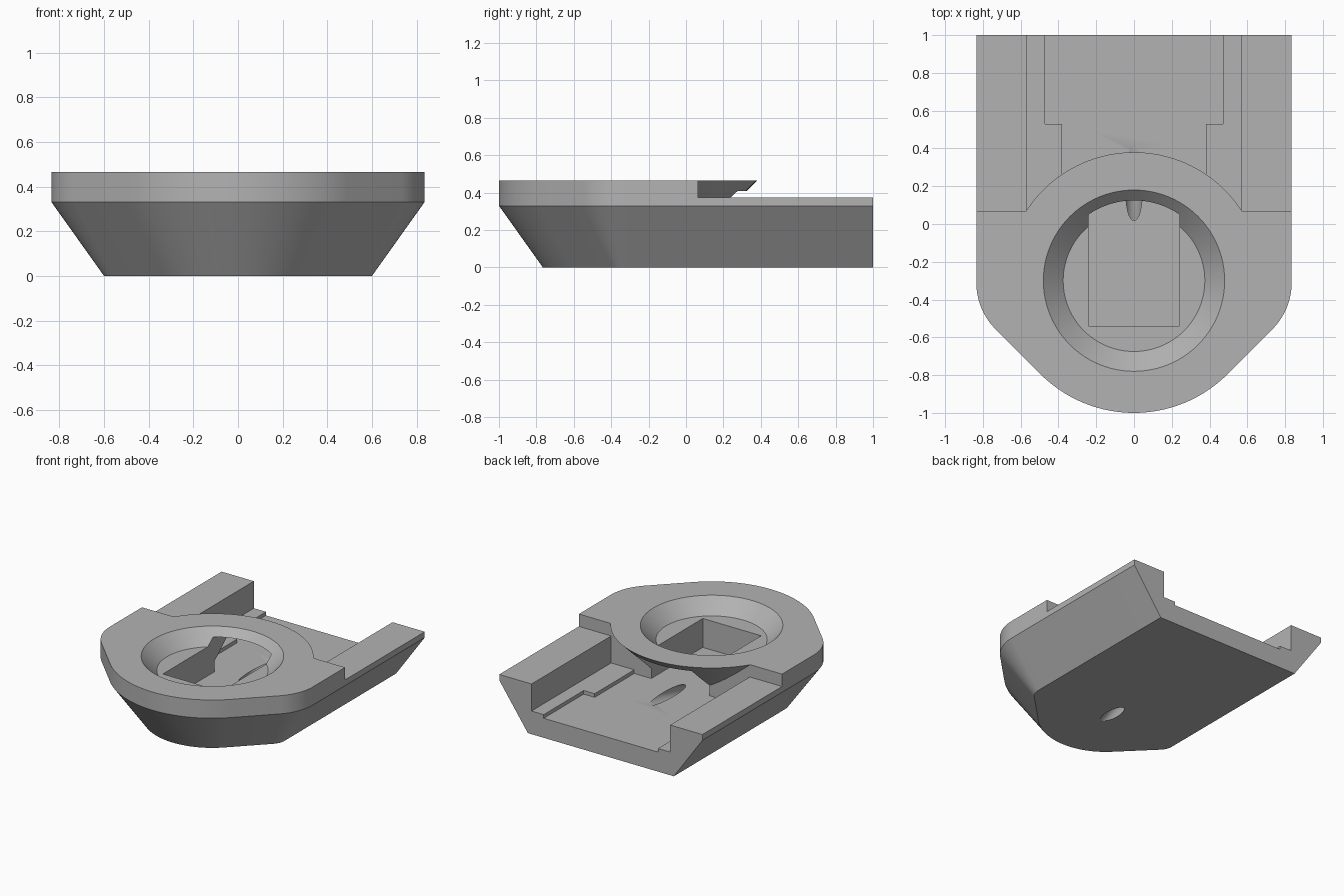
import bpy, bmesh
from math import sin, cos, pi, radians, atan2

old = bpy.data.objects.get("Cube")
if old:
    bpy.data.objects.remove(old, do_unlink=True)

HUB_Y = -0.3      # centre of the round seat
TOP = 0.465       # upper surface
FLOOR = 0.145     # channel floor


def loft(name, rings):
    """Closed solid skinned through rings of equal length."""
    bm = bmesh.new()
    loops = [[bm.verts.new(p) for p in ring] for ring in rings]
    for a, b in zip(loops, loops[1:]):
        for i in range(len(a)):
            j = (i + 1) % len(a)
            bm.faces.new((a[i], a[j], b[j], b[i]))
    bm.faces.new(loops[0])
    bm.faces.new(loops[-1])
    bmesh.ops.recalc_face_normals(bm, faces=bm.faces)
    mesh = bpy.data.meshes.new(name)
    bm.to_mesh(mesh)
    bm.free()
    obj = bpy.data.objects.new(name, mesh)
    bpy.context.collection.objects.link(obj)
    return obj


def box(name, half_x, y0, y1, z0, z1):
    corners = [(-half_x, y0), (half_x, y0), (half_x, y1), (-half_x, y1)]
    return loft(name, [[(x, y, z) for x, y in corners] for z in (z0, z1)])


def cone(name, r0, z0, r1, z1, n=96):
    return loft(name, [[(r * cos(2 * pi * i / n), HUB_Y + r * sin(2 * pi * i / n), z)
                        for i in range(n)] for r, z in ((r0, z0), (r1, z1))])


def combine(target, tool, operation="DIFFERENCE"):
    mod = target.modifiers.new(tool.name, "BOOLEAN")
    mod.operation = operation
    mod.solver = "EXACT"
    mod.object = tool
    bpy.context.view_layer.objects.active = target
    bpy.ops.object.modifier_apply(modifier=mod.name)
    bpy.data.objects.remove(tool, do_unlink=True)


def arc(cx, cy, r, a0, a1, n):
    return [(cx + r * cos(radians(a0 + (a1 - a0) * i / n)),
             cy + r * sin(radians(a0 + (a1 - a0) * i / n))) for i in range(n + 1)]


def outline(inset, z):
    """Plan of the body: rounded nose, rounded shoulders, square back."""
    right = [(0.835 - inset, 1.0)]
    right += arc(0.485, -0.31, 0.35 - inset, 0, -45, 10)
    right += arc(0, HUB_Y, 0.7 - inset, -45, -90, 20)
    left = [(-x, y) for x, y in reversed(right[:-1])]
    return [(x, y, z) for x, y in right + left]


# Body with an undercut lower half
body = loft("mount_body", [outline(0.235, 0), outline(0, 0.33), outline(0, TOP)])

# Rear channel with lowered rails, cut around the flared seat
channel = box("channel_cutter", 1.2, 0.065, 1.2, 0.373, 0.8)
for part in (box("rail_gap", 0.57, 0.065, 1.2, 0.172, 0.7),
             box("narrow_floor", 0.38, 0.065, 0.8, FLOOR, 0.6),
             box("wide_floor", 0.47, 0.53, 1.2, FLOOR, 0.6)):
    combine(channel, part, "UNION")
combine(channel, cone("flared_seat", 0.315, 0.1, 1.115, 0.9))
combine(body, channel)

# Conical recess in the seat and the tunnel beneath it
combine(body, cone("recess_cutter", 0.375, 0.36, 0.515, 0.5))
combine(body, box("tunnel_cutter", 0.24, -0.54, 0.5, FLOOR, 0.41))

# Slanting cable hole from the channel floor to the underside
path = [(-0.42, -0.09), (-0.24, 0.0), (-0.08, 0.065), (0.06, 0.11),
        (0.2, 0.145), (0.34, 0.175), (0.5, 0.21)]
rings = []
for k, (y, z) in enumerate(path):
    (ya, za), (yb, zb) = path[max(k - 1, 0)], path[min(k + 1, len(path) - 1)]
    tilt = atan2(zb - za, yb - ya)
    rings.append([(0.046 * cos(2 * pi * i / 32),
                   y - 0.046 * sin(2 * pi * i / 32) * sin(tilt),
                   z + 0.046 * sin(2 * pi * i / 32) * cos(tilt)) for i in range(32)])
combine(body, loft("cable_hole_cutter", rings))

# Single grey finish
grey = bpy.data.materials.new("plain_grey")
grey.use_nodes = True
colour = (0.45, 0.45, 0.45, 1)
grey.diffuse_color = colour
grey.node_tree.nodes["Principled BSDF"].inputs["Base Color"].default_value = colour
body.data.materials.clear()
body.data.materials.append(grey)

bpy.ops.object.select_all(action="DESELECT")
body.select_set(True)
bpy.context.view_layer.objects.active = body
bpy.ops.object.shade_smooth_by_angle(angle=radians(25))
